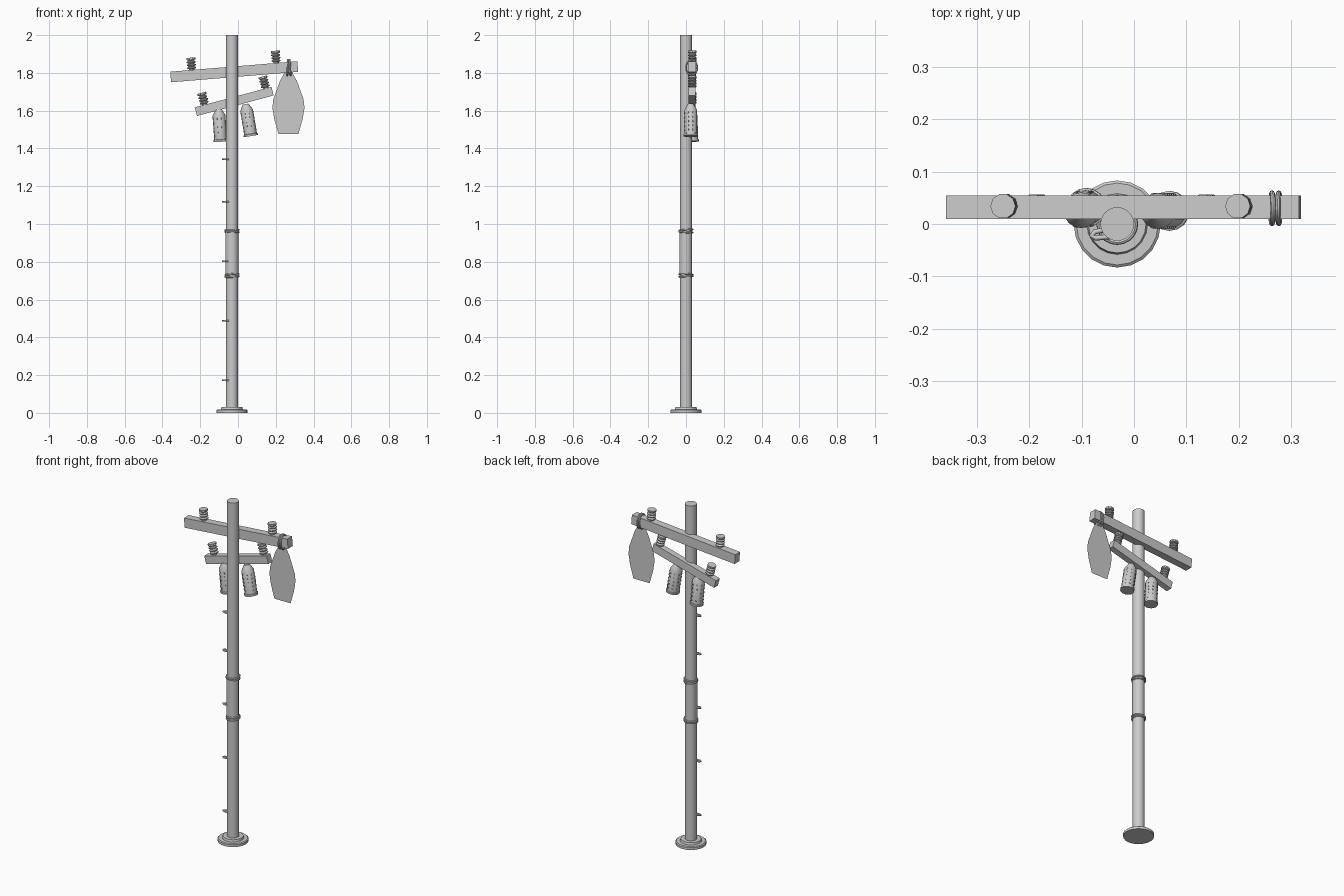
import bpy, bmesh, math
from mathutils import Matrix, Vector

if "Cube" in bpy.data.objects:
    bpy.data.objects.remove(bpy.data.objects["Cube"])

PX = -0.032   # pole axis
ARM_Y = 0.032


def finish(bm, name, mat=Matrix(), smooth=True):
    bmesh.ops.recalc_face_normals(bm, faces=bm.faces)
    me = bpy.data.meshes.new(name)
    bm.to_mesh(me)
    bm.free()
    ob = bpy.data.objects.new(name, me)
    bpy.context.collection.objects.link(ob)
    ob.matrix_world = mat
    if smooth:
        bpy.ops.object.select_all(action='DESELECT')
        ob.select_set(True)
        bpy.context.view_layer.objects.active = ob
        bpy.ops.object.shade_smooth_by_angle(angle=math.radians(32))
    return ob


def lathe(bm, profile, sides):
    verts = [bm.verts.new((r, 0, z)) for r, z in profile]
    edges = [bm.edges.new(p) for p in zip(verts, verts[1:])]
    bmesh.ops.spin(bm, geom=verts + edges, axis=(0, 0, 1), cent=(0, 0, 0),
                   angle=2 * math.pi, steps=sides, use_duplicate=False)
    bmesh.ops.remove_doubles(bm, verts=bm.verts, dist=1e-5)


def place(loc, tilt_y=0, tilt_x=0):
    return (Matrix.Translation(loc) @ Matrix.Rotation(math.radians(tilt_y), 4, 'Y')
            @ Matrix.Rotation(math.radians(tilt_x), 4, 'X'))


def turned(name, profile, sides, mat):
    bm = bmesh.new()
    lathe(bm, profile, sides)
    return finish(bm, name, mat)


def ring(name, major, minor, mat):
    n = 8
    prof = [(major + minor * math.cos(2 * math.pi * i / n),
             minor * math.sin(2 * math.pi * i / n)) for i in range(n + 1)]
    return turned(name, prof, 20, mat)


# pole and stepped foot
turned("pole", [(0, 0), (0.032, 0), (0.032, 2), (0, 2)], 24, place((PX, 0, 0)))
turned("foot", [(0, 0), (0.083, 0), (0.083, 0.014), (0.078, 0.018), (0.058, 0.018),
                (0.055, 0.03), (0, 0.03)], 20, place((PX, 0, 0)))

# tilted crossarms with ribbed insulators
INSULATOR = [(0, 0), (0.014, 0), (0.014, 0.008), (0.024, 0.012), (0.024, 0.017),
             (0.014, 0.022), (0.024, 0.027), (0.024, 0.032), (0.014, 0.037),
             (0.024, 0.042), (0.024, 0.047), (0.016, 0.051), (0.016, 0.054),
             (0.024, 0.057), (0.024, 0.068), (0, 0.068)]
ARMS = [("upper", (-0.02, ARM_Y, 1.806), -4.7, (0.675, 0.044, 0.056), (-0.223, 0.226)),
        ("lower", (-0.02, 0.031, 1.649), -15, (0.42, 0.036, 0.047), (-0.155, 0.18))]
for name, loc, tilt, size, spots in ARMS:
    mat = place(loc, tilt)
    bm = bmesh.new()
    bmesh.ops.create_cube(bm, size=1, matrix=Matrix.Diagonal((*size, 1)))
    finish(bm, name + "_crossarm", mat, smooth=False)
    for i, u in enumerate(spots):
        turned(f"{name}_insulator_{i + 1}", INSULATOR, 10,
               mat @ Matrix.Translation((u, 0.002, size[2] / 2 - 0.003)))

# hanging canisters with rows of studs
CANISTER = [(0, 0), (0.016, 0), (0.019, -0.006), (0.034, -0.033), (0.034, -0.16),
            (0.038, -0.162), (0.038, -0.172), (0, -0.172)]
for name, loc, ty, tx in [("left", (-0.103, 0.025, 1.608), -4, 2),
                          ("right", (0.04, 0.025, 1.635), -9.5, 0)]:
    bm = bmesh.new()
    lathe(bm, CANISTER, 16)
    for c in range(8):
        for r in range(5):
            m = (Matrix.Rotation(2 * math.pi * (c + 0.5) / 8, 4, 'Z')
                 @ Matrix.Translation((0.0335, 0, -0.05 - 0.023 * r))
                 @ Matrix.Diagonal((0.005, 0.006, 0.009, 1)))
            bmesh.ops.create_cube(bm, size=1, matrix=m)
    finish(bm, name + "_canister", place(loc, ty, tx))

# flat hanging sheet, tied to the upper arm with two loops
half = [(0.016, 1.81), (0.045, 1.757), (0.08, 1.66), (0.085, 1.615),
        (0.075, 1.555), (0.053, 1.477)]
outline = [(0.267 + x, z) for x, z in half] + [(0.267 - x, z) for x, z in reversed(half)]
bm = bmesh.new()
bm.faces.new([bm.verts.new((x, ARM_Y, z)) for x, z in outline])
finish(bm, "hanging_sheet", smooth=False)
for i, (x, t) in enumerate([(0.263, 3), (0.276, -3)]):
    ring(f"sheet_loop_{i + 1}", 0.035, 0.005,
         place((x, ARM_Y - 0.002, 1.828), 90 + t) @ Matrix.Diagonal((1.15, 0.85, 1, 1)))

# wire bands and the sheet wrapped round the front of the pole
for i, (z, ty, tx) in enumerate([(0.722, -2, 3), (0.733, -5, -3), (0.957, 2, -4), (0.968, -2, 4)]):
    ring(f"pole_band_{i + 1}", 0.035, 0.005, place((PX, 0, z), ty, tx))
bm = bmesh.new()
cols = []
for i in range(13):
    a = math.pi + math.pi * i / 12
    p = Vector((0.0345 * math.cos(a), 0.0345 * math.sin(a), 0))
    cols.append([bm.verts.new(p + Vector((0, 0, z))) for z in (0.725, 0.965)])
for a, b in zip(cols, cols[1:]):
    bm.faces.new((a[0], b[0], b[1], a[1]))
finish(bm, "wrapped_sheet", place((PX, 0, 0)))

# small bent climbing rungs
for i, z in enumerate([0.172, 0.488, 0.802, 1.118, 1.343]):
    cu = bpy.data.curves.new(f"rung_{i + 1}", 'CURVE')
    cu.dimensions = '3D'
    cu.bevel_depth = 0.005
    cu.bevel_resolution = 1
    cu.use_fill_caps = True
    sp = cu.splines.new('POLY')
    pts = [(-0.05, -0.01), (-0.075, -0.015), (-0.081, -0.022), (-0.073, -0.027), (-0.045, -0.024)]
    sp.points.add(len(pts) - 1)
    for p, (x, y) in zip(sp.points, pts):
        p.co = (x, y, z, 1)
    bpy.context.collection.objects.link(bpy.data.objects.new(f"rung_{i + 1}", cu))
